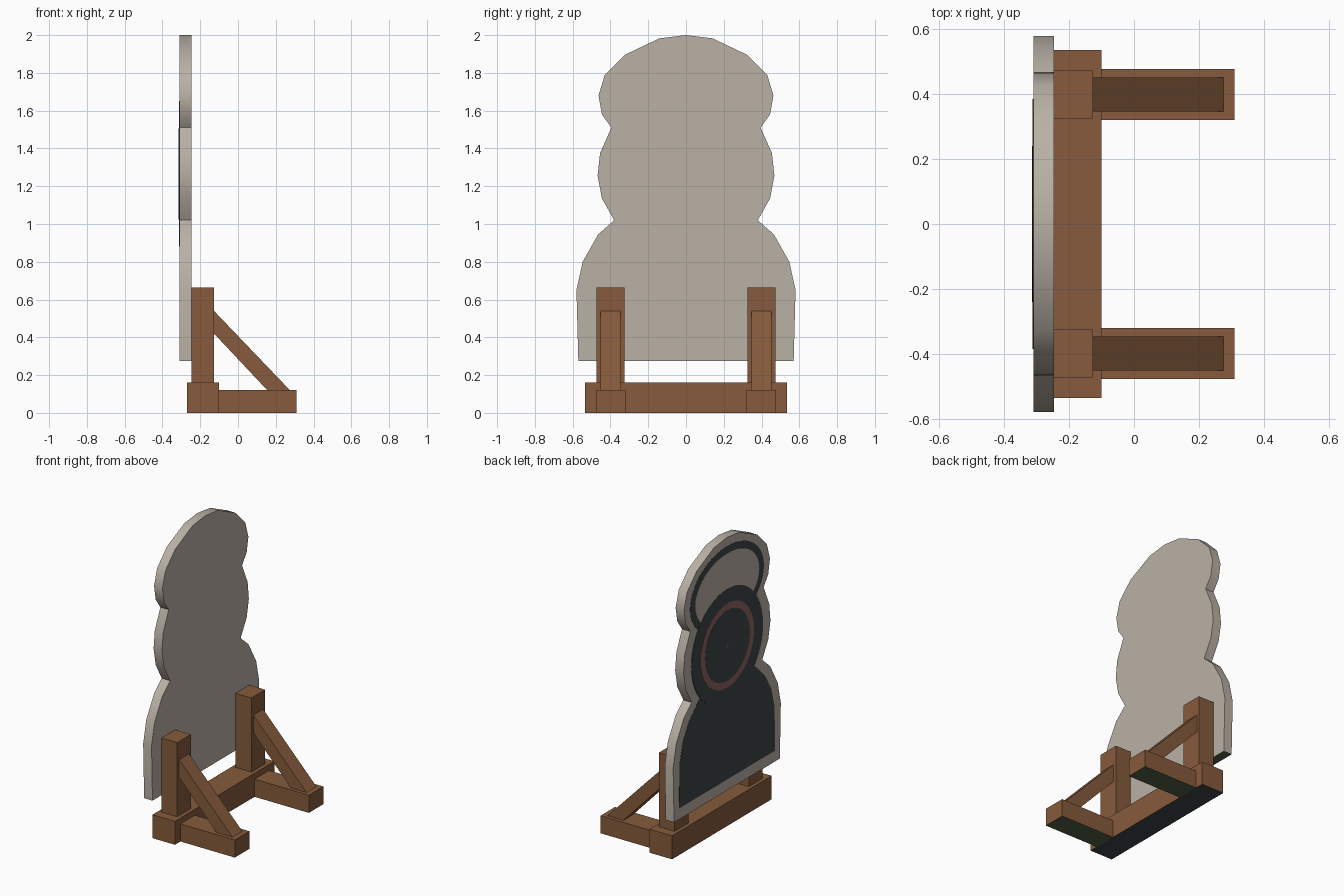
import bpy, bmesh, math
from mathutils import Vector

if "Cube" in bpy.data.objects:
    bpy.data.objects.remove(bpy.data.objects["Cube"])


def material(name, rgb):
    m = bpy.data.materials.new(name)
    lin = [((c / 255 + 0.055) / 1.055) ** 2.4 for c in rgb]
    m.diffuse_color = (*lin, 1)
    m.use_nodes = True
    m.node_tree.nodes["Principled BSDF"].inputs["Base Color"].default_value = m.diffuse_color
    return m


WOOD = material("brown wood", (134, 91, 60))
STONE = material("warm grey board", (186, 177, 166))
DARK = material("charcoal paint", (61, 69, 69))
RED = material("dull red paint", (140, 100, 97))
GREEN = material("dark green underside", (80, 96, 70))


def finish(name, bm, mats, smooth=False):
    """Turn a bmesh into an object; downward faces take the second material."""
    bmesh.ops.recalc_face_normals(bm, faces=bm.faces)
    for f in bm.faces:
        f.smooth = smooth
        if len(mats) > 1 and f.normal.z < -0.99:
            f.material_index = 1
    for e in bm.edges:
        e.smooth = e.calc_face_angle(0) < math.radians(45)
    me = bpy.data.meshes.new(name)
    bm.to_mesh(me)
    bm.free()
    for m in mats:
        me.materials.append(m)
    ob = bpy.data.objects.new(name, me)
    bpy.context.collection.objects.link(ob)
    return ob


def prism(name, pts, axis, lo, hi, mats, smooth=False):
    """Extrude an outline: axis 'x' uses (y, z) points, axis 'y' uses (x, z)."""
    bm = bmesh.new()
    place = (lambda p: (lo, p[0], p[1])) if axis == 'x' else (lambda p: (p[0], lo, p[1]))
    face = bm.faces.new([bm.verts.new(place(p)) for p in pts])
    new = bmesh.ops.extrude_face_region(bm, geom=[face])["geom"]
    step = Vector((hi - lo, 0, 0)) if axis == 'x' else Vector((0, hi - lo, 0))
    bmesh.ops.translate(bm, vec=step, verts=[v for v in new if isinstance(v, bmesh.types.BMVert)])
    return finish(name, bm, mats, smooth)


def box(name, x, y, z, mats):
    return prism(name, [(x[0], z[0]), (x[1], z[0]), (x[1], z[1]), (x[0], z[1])], 'y', *y, mats)


def ellipse(z, ry, rz, n=48):
    return [(ry * math.cos(2 * math.pi * i / n), z + rz * math.sin(2 * math.pi * i / n))
            for i in range(n)]


def mirrored(half):
    """Close a half outline (top to bottom, y >= 0) across y = 0."""
    return half + [(-y, z) for y, z in reversed(half) if y > 0]


# Board cut to a head, chest and lower body outline
FRONT = -0.309
board = mirrored([(0, 2.0), (0.14, 1.983), (0.325, 1.895), (0.43, 1.79), (0.463, 1.68),
                  (0.445, 1.58), (0.395, 1.51), (0.455, 1.375), (0.468, 1.255),
                  (0.445, 1.135), (0.38, 1.02), (0.465, 0.945), (0.547, 0.80),
                  (0.58, 0.65), (0.57, 0.275)])
prism("target_board", board, 'x', FRONT, -0.246, [STONE, GREEN], True)

# Painted areas as thin stacked plates on the front (-x) side
lower = mirrored([(0, 1.12), (0.25, 1.05), (0.32, 0.99), (0.41, 0.90), (0.475, 0.79),
                  (0.512, 0.65), (0.516, 0.35)])
plates = [("lower_body_paint", lower, 0.001, DARK),
          ("head_outline_paint", ellipse(1.66, 0.397, 0.28), 0.001, DARK),
          ("head_paint", ellipse(1.66, 0.345, 0.232), 0.002, STONE),
          ("chest_paint", ellipse(1.265, 0.385, 0.385), 0.003, DARK),
          ("target_ring", ellipse(1.265, 0.287, 0.287), 0.004, RED),
          ("target_inner", ellipse(1.265, 0.24, 0.24), 0.005, DARK),
          ("target_centre", ellipse(1.265, 0.009, 0.009, 12), 0.006, RED)]
for name, pts, depth, mat in plates:
    prism(name, pts, 'x', FRONT - depth, FRONT, [mat])

# Cross beam of the stand
box("cross_beam", (-0.27, -0.10), (-0.536, 0.536), (0, 0.16), [WOOD, DARK])

# Post, foot and diagonal brace on each side
for side, c in (("left", -0.399), ("right", 0.399)):
    box(side + "_post", (-0.246, -0.127), (c - 0.074, c + 0.074), (0.16, 0.665), [WOOD])
    box(side + "_foot", (-0.10, 0.31), (c - 0.078, c + 0.078), (0, 0.12), [WOOD, GREEN])
    prism(side + "_brace", [(-0.127, 0.54), (-0.127, 0.42), (0.155, 0.12), (0.275, 0.12)],
          'y', c - 0.053, c + 0.053, [WOOD])
